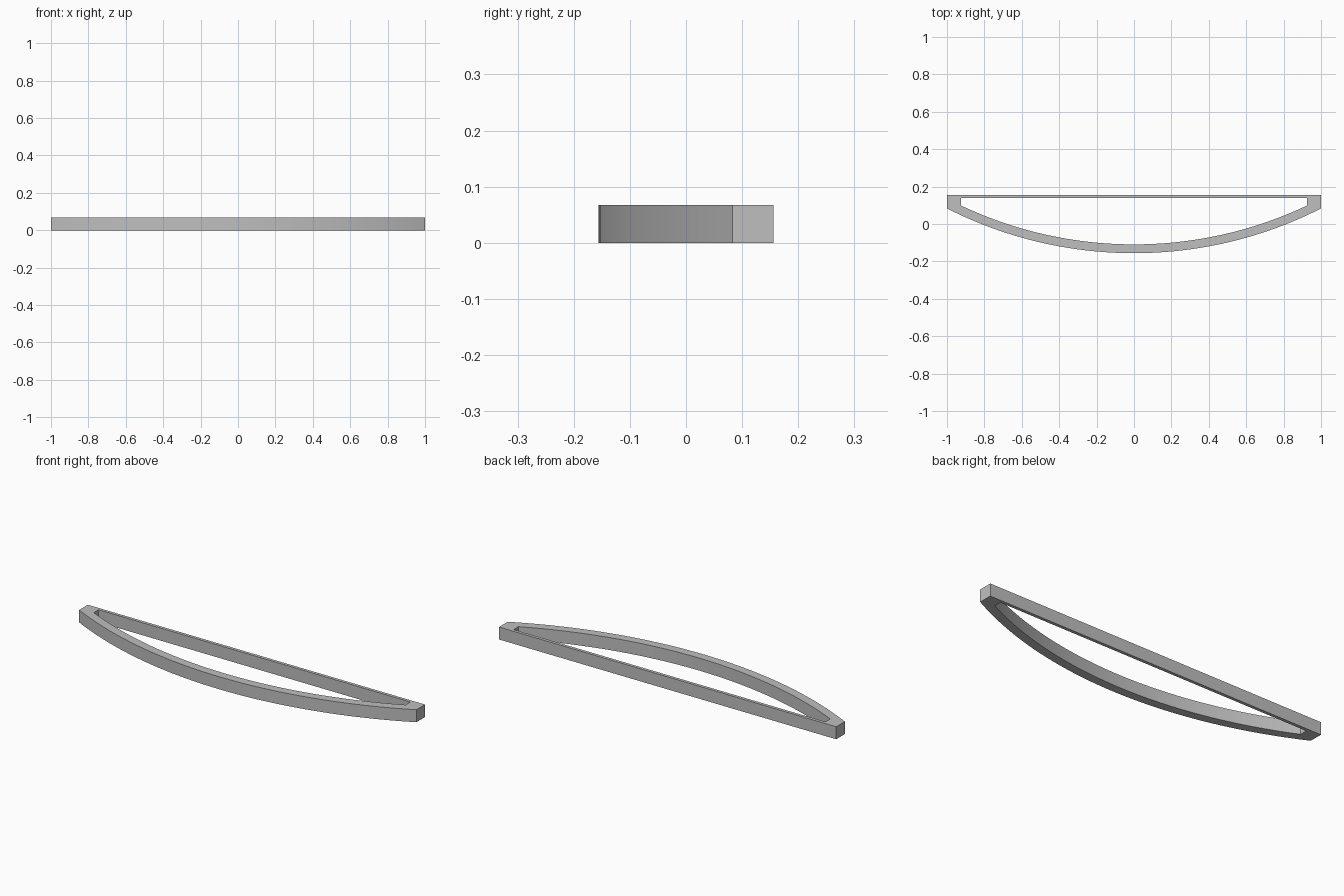
import bpy
import bmesh
import math

HEIGHT = 0.067
CENTRE_Y = 2.055      # shared centre of both arcs
SEGMENTS = 48

cube = bpy.data.objects.get("Cube")
if cube:
    bpy.data.objects.remove(cube, do_unlink=True)


def bow_outline(half_width, radius, back_y):
    """Closed outline: front arc from left to right, then the two back corners."""
    sweep = math.asin(half_width / radius)
    points = []
    for i in range(SEGMENTS + 1):
        a = sweep * (2 * i / SEGMENTS - 1)
        points.append((radius * math.sin(a), CENTRE_Y - radius * math.cos(a)))
    return points + [(half_width, back_y), (-half_width, back_y)]


# Bow-shaped frame: outer and inner outlines joined into a ring
outer = bow_outline(1.0, 2.211, 0.156)
inner = bow_outline(0.925, 2.164, 0.139)

bm = bmesh.new()
outer_verts = [bm.verts.new((x, y, 0)) for x, y in outer]
inner_verts = [bm.verts.new((x, y, 0)) for x, y in inner]
count = len(outer)
for i in range(count):
    j = (i + 1) % count
    bm.faces.new((outer_verts[i], outer_verts[j], inner_verts[j], inner_verts[i]))

# Raise the ring into a solid
raised = bmesh.ops.extrude_face_region(bm, geom=bm.faces[:], use_keep_orig=True)
top = [v for v in raised["geom"] if isinstance(v, bmesh.types.BMVert)]
bmesh.ops.translate(bm, verts=top, vec=(0, 0, HEIGHT))
bmesh.ops.recalc_face_normals(bm, faces=bm.faces[:])

mesh = bpy.data.meshes.new("bow_frame")
bm.to_mesh(mesh)
bm.free()
frame = bpy.data.objects.new("bow_frame", mesh)
bpy.context.collection.objects.link(frame)

# Plain grey finish
grey = bpy.data.materials.new("light_grey")
grey.use_nodes = True
colour = (0.52, 0.52, 0.52, 1)
grey.diffuse_color = colour
grey.node_tree.nodes["Principled BSDF"].inputs["Base Color"].default_value = colour
mesh.materials.append(grey)

# Smooth arcs with sharp edges
bpy.ops.object.select_all(action="DESELECT")
frame.select_set(True)
bpy.context.view_layer.objects.active = frame
bpy.ops.object.shade_smooth_by_angle(angle=math.radians(20))
